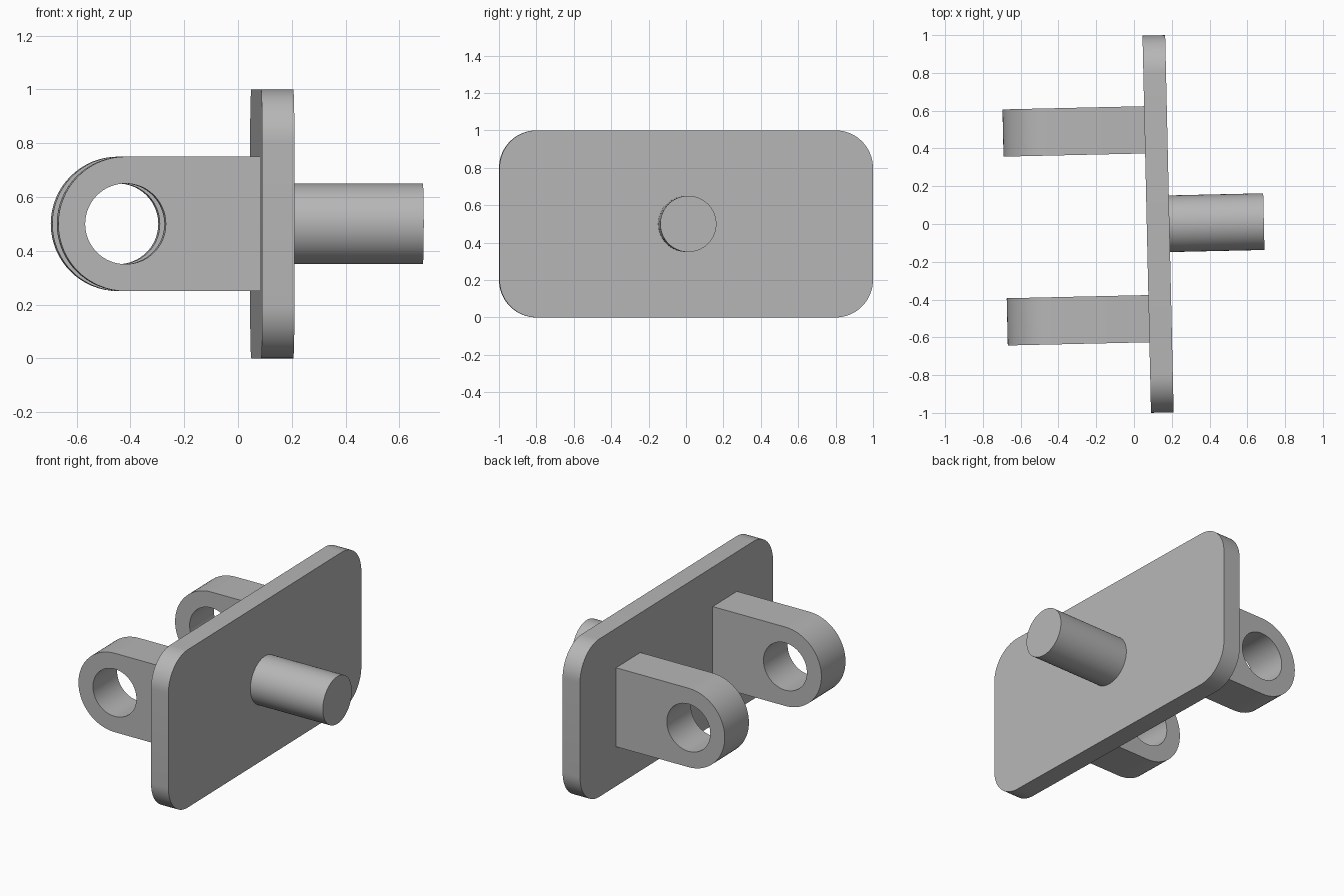
import bpy, bmesh
from math import sin, cos, pi, radians
from mathutils import Matrix, Vector

cube = bpy.data.objects.get("Cube")
if cube:
    bpy.data.objects.remove(cube, do_unlink=True)

metal = bpy.data.materials.new("grey metal")
metal.use_nodes = True
grey = (0.47, 0.47, 0.47, 1)
metal.diffuse_color = grey
metal.node_tree.nodes["Principled BSDF"].inputs["Base Color"].default_value = grey

# The whole bracket is turned slightly about its plate centre
PLACE = Matrix.Translation((0.1275, 0, 0.5)) @ Matrix.Rotation(0.0225, 4, 'Z')


def arc(cx, cy, r, start, end, steps):
    """Points along an arc, angles in turns."""
    angles = [2 * pi * (start + (end - start) * i / steps) for i in range(steps + 1)]
    return [(cx + r * cos(a), cy + r * sin(a)) for a in angles]


def extrude(name, loops, to_3d, depth):
    """Fill outline loops (outer, then holes) and extrude them to a solid."""
    bm = bmesh.new()
    edges = []
    for loop in loops:
        verts = [bm.verts.new(to_3d(u, v)) for u, v in loop]
        edges += [bm.edges.new((verts[i - 1], verts[i])) for i in range(len(verts))]
    bmesh.ops.triangle_fill(bm, use_beauty=True, edges=edges)
    ext = bmesh.ops.extrude_face_region(bm, geom=bm.faces[:], use_keep_orig=True)
    moved = [g for g in ext["geom"] if isinstance(g, bmesh.types.BMVert)]
    bmesh.ops.translate(bm, verts=moved, vec=Vector(depth))
    bmesh.ops.recalc_face_normals(bm, faces=bm.faces[:])
    mesh = bpy.data.meshes.new(name)
    bm.to_mesh(mesh)
    bm.free()
    mesh.materials.append(metal)
    obj = bpy.data.objects.new(name, mesh)
    bpy.context.collection.objects.link(obj)
    obj.matrix_world = PLACE
    bpy.ops.object.select_all(action='DESELECT')
    obj.select_set(True)
    bpy.context.view_layer.objects.active = obj
    bpy.ops.object.shade_smooth_by_angle(angle=radians(30))
    return obj


# Base plate with rounded corners
W, H, R, T = 0.9985, 0.5, 0.2, 0.06
corners = [(1, 1), (-1, 1), (-1, -1), (1, -1)]
outline = []
for i, (sy, sz) in enumerate(corners):
    outline += arc(sy * (W - R), sz * (H - R), R, i / 4, (i + 1) / 4, 16)
extrude("base_plate", [outline], lambda u, v: (-T, u, v), (2 * T, 0, 0))

# Round pin on the outer face
extrude("pin", [arc(0, 0, 0.15, 0, 1, 64)[:-1]], lambda u, v: (T, u, v), (0.5, 0, 0))

# Pair of clevis arms with round ends and through holes
EYE = -0.56
arm = [(-T, -0.25), (-T, 0.25)] + arc(EYE, 0, 0.25, 0.25, 0.75, 32)
hole = arc(EYE, 0, 0.15, 0, 1, 64)[:-1]
for name, y in (("front_arm", -0.5), ("rear_arm", 0.5)):
    extrude(name, [arm, hole], lambda u, v: (u, y - 0.125, v), (0, 0.25, 0))
